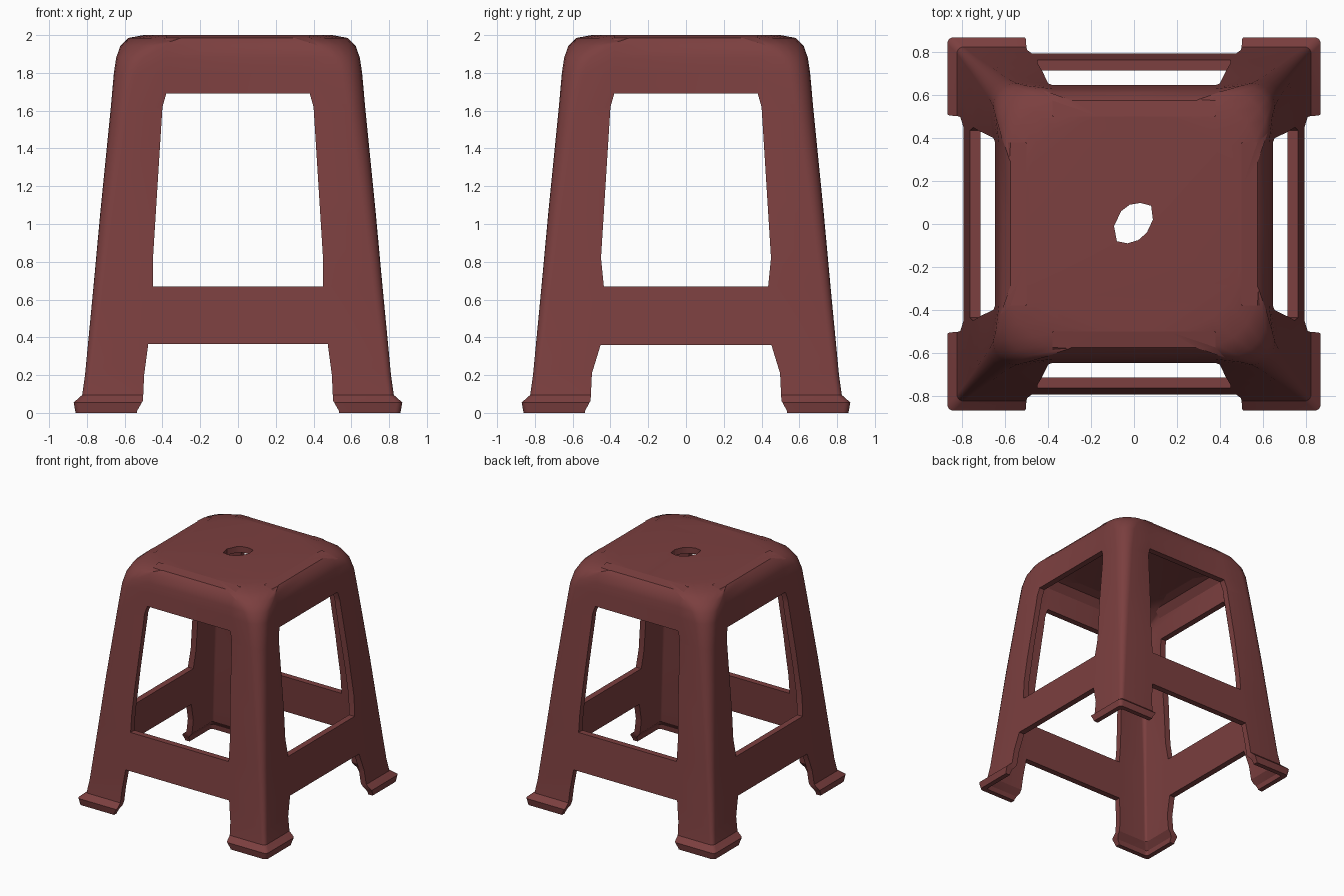
import bpy, bmesh
from math import sin, cos, pi

if "Cube" in bpy.data.objects:
    bpy.data.objects.remove(bpy.data.objects["Cube"])

mat = bpy.data.materials.new("dark_red_plastic")
mat.diffuse_color = (0.2, 0.05, 0.05, 1)
mat.use_nodes = True
mat.node_tree.nodes["Principled BSDF"].inputs["Base Color"].default_value = mat.diffuse_color


def ring(half, rad, bow):
    """Rounded square; the middle of each side is pulled in by bow."""
    pts = []
    for k in range(4):
        side = [(half - bow, y) for y in (-0.38, 0, 0.38)]
        c = half - rad
        side += [(c + rad * cos(a * pi / 10), c + rad * sin(a * pi / 10)) for a in range(6)]
        for x, y in side:
            for _ in range(k):
                x, y = -y, x
            pts.append((x, y))
    return pts


def new_object(name, bm):
    bmesh.ops.recalc_face_normals(bm, faces=bm.faces)
    me = bpy.data.meshes.new(name)
    bm.to_mesh(me)
    bm.free()
    ob = bpy.data.objects.new(name, me)
    bpy.context.collection.objects.link(ob)
    return ob


def prism(name, poly, axis, lo, hi):
    """Polygon extruded along an axis, used as a cutter."""
    place = {"x": lambda a, b, d: (d, a, b),
             "y": lambda a, b, d: (a, d, b),
             "z": lambda a, b, d: (a, b, d)}[axis]
    bm = bmesh.new()
    ends = [[bm.verts.new(place(a, b, d)) for a, b in poly] for d in (lo, hi)]
    n = len(poly)
    for end in ends:
        bm.faces.new(end)
    for i in range(n):
        j = (i + 1) % n
        bm.faces.new((ends[0][i], ends[0][j], ends[1][j], ends[1][i]))
    ob = new_object(name, bm)
    ob.hide_render = True
    return ob


def mirrored(half):
    return half + [(-a, b) for a, b in reversed(half)]


# Shell sections: half width, z, corner radius, side bow
outer = [(0.86, 0, .03, 0), (0.87, .055, .03, 0), (0.825, .095, .03, 0),
         (0.81, .2, .035, 0), (0.765, .67, .05, 0), (0.73, 1.05, .065, .005),
         (0.675, 1.6, .09, .02), (0.657, 1.8, .11, .02), (0.645, 1.88, .14, .015),
         (0.622, 1.945, .2, .01), (0.58, 1.985, .28, .005), (0.5, 2.0, .34, 0)]
inner = [(0.82, 0, .02, 0), (0.815, .04, .02, 0), (0.775, .09, .02, 0),
         (0.76, .2, .02, 0), (0.715, .67, .02, 0), (0.68, 1.05, .03, .005),
         (0.625, 1.6, .05, .02), (0.607, 1.8, .07, .02), (0.59, 1.87, .12, .01),
         (0.54, 1.93, .24, .005), (0.47, 1.95, .31, 0)]

# Hollow tapered body: down the inside and up the outside
bm = bmesh.new()
loops = [[bm.verts.new((x, y, z)) for x, y in ring(h, r, b)]
         for h, z, r, b in inner[::-1] + outer]
n = len(loops[0])
for a, b in zip(loops, loops[1:]):
    for i in range(n):
        j = (i + 1) % n
        bm.faces.new((a[i], a[j], b[j], b[i]))
bm.faces.new(loops[0])
bm.faces.new(loops[-1])
stool = new_object("stool_body", bm)
stool.data.materials.append(mat)

# Openings: windows above the rails, gaps between the feet, finger hole
win_x = mirrored([(.45, .67), (.45, .82), (.40, 1.62), (.38, 1.69)])
win_y = mirrored([(.435, .67), (.45, .82), (.40, 1.62), (.38, 1.69)])
gap_x = mirrored([(.54, -.1), (.535, .01), (.503, .065), (.497, .2), (.475, .365)])
gap_y = mirrored([(.54, -.1), (.535, .01), (.505, .065), (.498, .21), (.452, .36)])
hole = [(-.093, -.01), (-.06, .06), (-.02, .09), (.03, .098), (.08, .085), (.088, .02),
        (.06, -.04), (.02, -.075), (-.03, -.09), (-.08, -.08)]
cutters = [prism("window_cutter_front", win_x, "y", -1, 1),
           prism("window_cutter_side", win_y, "x", -1, 1),
           prism("foot_gap_cutter_front", gap_x, "y", -1, 1),
           prism("foot_gap_cutter_side", gap_y, "x", -1, 1),
           prism("hole_cutter", hole, "z", 1.8, 2.2)]

bpy.context.view_layer.objects.active = stool
stool.select_set(True)
for c in cutters:
    m = stool.modifiers.new(c.name, "BOOLEAN")
    m.operation = "DIFFERENCE"
    m.solver = "EXACT"
    m.object = c
    bpy.ops.object.modifier_apply(modifier=m.name)
    bpy.data.objects.remove(c)

bpy.ops.object.shade_smooth_by_angle(angle=0.5)
